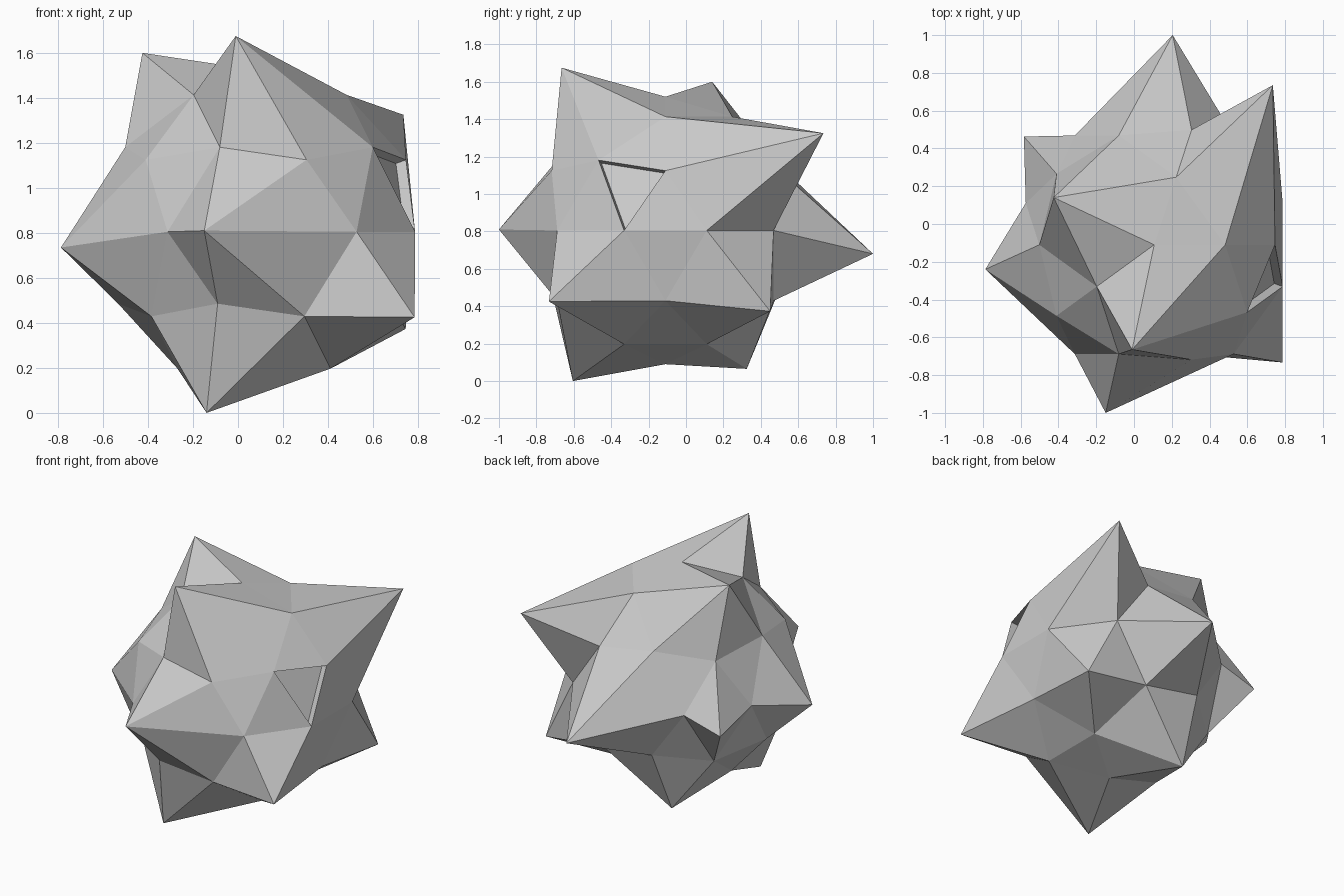
import bpy, bmesh
from mathutils import Vector

if "Cube" in bpy.data.objects:
    bpy.data.objects.remove(bpy.data.objects["Cube"])

C = Vector((0.107, -0.11, 0.805))   # centre of the base ball
R = 0.715

bm = bmesh.new()
bmesh.ops.create_icosphere(bm, subdivisions=2, radius=R)
bmesh.ops.translate(bm, verts=bm.verts, vec=C)


def near(p):
    p = Vector(p)
    return min(bm.verts, key=lambda v: (v.co - p).length)


# all handles are picked on the undisturbed ball
spikes = [(near(a), b) for a, b in [
    ((0.23, -0.47, 1.41), (-0.01, -0.665, 1.675)),   # top peak
    ((-0.19, 0.11, 1.41), (-0.425, 0.14, 1.60)),
    ((0.60, 0.25, 1.18), (0.735, 0.735, 1.325)),
    ((-0.57, -0.33, 0.80), (-0.787, -0.24, 0.735)),
    ((0.11, -0.82, 0.80), (-0.15, -1.0, 0.81)),
    ((0.11, 0.60, 0.80), (0.205, 1.0, 0.68)),
    ((0.0, -0.47, 0.20), (-0.14, -0.605, 0.0)),      # lowest point
    ((0.63, -0.49, 0.48), (0.785, -0.733, 0.425)),
    ((0.63, 0.27, 0.48), (0.745, 0.45, 0.373)),
    ((0.0, 0.25, 0.20), (-0.12, 0.325, 0.065)),
]]
split = [near((-0.57, 0.11, 0.80)), near((-0.31, 0.47, 0.80))]
corners = {near((0.60, -0.47, 1.18)), near((0.75, -0.11, 1.125)),
           near((0.79, -0.33, 0.805))}

# extra spike from a split edge
edge = bm.edges.get(split)
tips = [(f, [v for v in f.verts if v not in split][0]) for f in edge.link_faces]
_, mid = bmesh.utils.edge_split(edge, split[0], 0.5)
for f, tip in tips:
    bmesh.utils.face_split(f, mid, tip)
spikes.append((mid, (-0.583, 0.463, 0.73)))

# one triangle pressed into the right side
face = [f for f in bm.faces if set(f.verts) == corners][0]
face.normal_update()
push = face.normal * -0.05
new = bmesh.ops.extrude_discrete_faces(bm, faces=[face])["faces"][0]
bmesh.ops.translate(bm, verts=new.verts, vec=push)

# pull the spikes out
for v, p in spikes:
    v.co = p
bmesh.ops.recalc_face_normals(bm, faces=bm.faces)

mesh = bpy.data.meshes.new("spiky_rock")
bm.to_mesh(mesh)
bm.free()
bpy.context.collection.objects.link(bpy.data.objects.new("spiky_rock", mesh))
